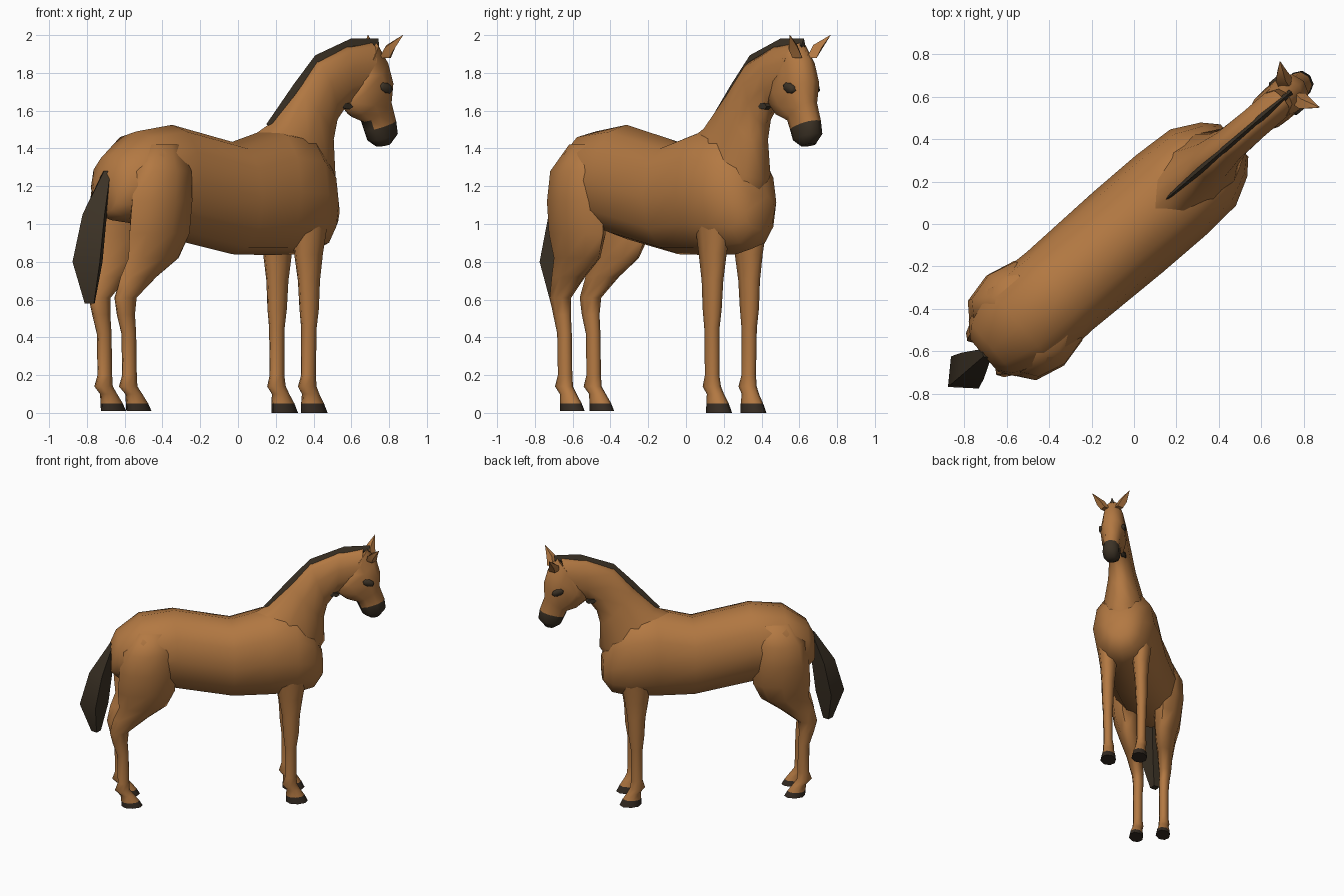
import bpy, math
from mathutils import Matrix, Vector

# Horse is built along +X (s forward, t left, z up), then turned on the ground
POSE = Matrix.Translation((0.007, -0.008, 0)) @ Matrix.Rotation(math.radians(40.7), 4, 'Z')


def material(name, rgb):
    m = bpy.data.materials.new(name)
    m.diffuse_color = (*rgb, 1)
    return m


COAT = material("bay coat", (0.45, 0.19, 0.055))
DARK = material("dark hair", (0.045, 0.032, 0.019))
HOOF = material("hoof", (0.035, 0.024, 0.016))


def make(name, verts, faces, mats, rule=None, angle=70):
    me = bpy.data.meshes.new(name)
    me.from_pydata(verts, [], faces)
    for m in mats:
        me.materials.append(m)
    if rule:
        for p in me.polygons:
            p.material_index = rule(p.center)
    me.transform(POSE)
    ob = bpy.data.objects.new(name, me)
    bpy.context.collection.objects.link(ob)
    bpy.ops.object.select_all(action='DESELECT')
    ob.select_set(True)
    bpy.context.view_layer.objects.active = ob
    bpy.ops.object.mode_set(mode='EDIT')
    bpy.ops.mesh.select_all(action='SELECT')
    bpy.ops.mesh.normals_make_consistent(inside=False)
    bpy.ops.object.mode_set(mode='OBJECT')
    bpy.ops.object.shade_smooth_by_angle(angle=math.radians(angle))
    return ob


def loft(name, rings, n, mats, rule=None, power=1.0, angle=70):
    """Skin closed rings, each (centre, half axis A, half axis B)."""
    def bend(c):
        return math.copysign(abs(c) ** power, c) if abs(c) > 1e-6 else 0
    verts, faces = [], []
    for c, a, b in rings:
        for k in range(n):
            w = 2 * math.pi * k / n
            verts.append(Vector(c) + Vector(a) * bend(math.cos(w)) + Vector(b) * bend(math.sin(w)))
    for r in range(len(rings) - 1):
        for k in range(n):
            i, j = r * n + k, r * n + (k + 1) % n
            faces.append((i, j, j + n, i + n))
    faces.append(tuple(range(n)))
    faces.append(tuple(range(len(verts) - n, len(verts))))
    return make(name, verts, faces, mats, rule, angle)


def span(s1, z1, s2, z2, w):
    """Ring between a top point and a bottom point on the centre plane."""
    p, q = Vector((s1, 0, z1)), Vector((s2, 0, z2))
    return (p + q) / 2, (p - q) / 2, (0, w, 0)


def flat(z, s, a, t, b):
    """Horizontal ring."""
    return (s, t, z), (a, 0, 0), (0, b, 0)


# Torso: s, top, bottom, half width
torso = [(-.94, 1.27, 1.06, .10), (-.89, 1.37, 1.02, .17), (-.72, 1.49, 1.0, .25),
         (-.47, 1.525, .92, .24), (-.05, 1.435, .84, .25), (.22, 1.51, .835, .25),
         (.42, 1.48, .84, .237), (.55, 1.36, .87, .168), (.615, 1.16, .97, .10)]
loft("torso", [span(s, a, s, b, w) for s, a, b, w in torso], 12, [COAT], power=.92)

# Neck
loft("neck", [span(*r) for r in [
    (.08, 1.46, .50, 1.0, .19), (.22, 1.535, .635, 1.23, .15), (.38, 1.70, .63, 1.42, .105),
    (.53, 1.865, .655, 1.52, .085), (.74, 1.945, .72, 1.61, .08), (.92, 1.965, .85, 1.66, .08)]],
    10, [COAT])

# Head, with the muzzle dark
loft("head", [span(*r) for r in [
    (.95, 1.965, .73, 1.69, .075), (1.015, 1.87, .72, 1.62, .09), (1.045, 1.76, .79, 1.565, .095),
    (1.04, 1.65, .87, 1.54, .068), (1.075, 1.55, .89, 1.495, .065), (1.085, 1.48, .915, 1.44, .065),
    (1.04, 1.425, .97, 1.41, .04)]],
    10, [COAT, DARK], rule=lambda c: 1 if c.z < 1.53 and c.x > .88 else 0, power=.85)

# Mane ridge
loft("mane", [span(*r) for r in [
    (.19, 1.53, .24, 1.49, .012), (.38, 1.74, .42, 1.68, .016), (.53, 1.893, .56, 1.82, .016),
    (.78, 1.982, .78, 1.90, .016), (.97, 1.982, .96, 1.91, .014)]], 4, [DARK], angle=40)

# Tail
loft("tail", [flat(z, s, a, 0, b) for z, s, a, b in [
    (1.28, -.925, .02, .03), (1.05, -1.01, .085, .08), (.80, -1.06, .105, .10),
    (.58, -1.045, .035, .035)]], 4, [DARK], angle=40)

FORE = [(0, .42, .08, .12, .06), (.05, .408, .068, .12, .052), (.10, .393, .05, .122, .042),
        (.14, .367, .055, .125, .043), (.20, .373, .042, .128, .035), (.45, .374, .044, .13, .038),
        (.55, .376, .057, .13, .045), (.70, .376, .066, .128, .05), (.84, .375, .088, .126, .062),
        (1.05, .38, .12, .125, .09)]
HIND = [(.01, -.79, .077, .103, .055), (.05, -.803, .067, .103, .05), (.10, -.825, .05, .102, .04),
        (.14, -.862, .055, .1, .042), (.20, -.853, .042, .1, .035), (.42, -.858, .042, .1, .036),
        (.52, -.878, .055, .1, .04), (.61, -.885, .07, .105, .046), (.72, -.805, .125, .118, .058),
        (.82, -.715, .175, .135, .078), (.95, -.69, .21, .155, .10), (1.12, -.685, .205, .165, .115),
        (1.28, -.675, .19, .16, .115), (1.42, -.65, .11, .12, .085)]

for side, m in (("left", 1), ("right", -1)):
    # Legs with dark hooves
    for part, rings in (("front_leg", FORE), ("hind_leg", HIND)):
        loft(f"{side}_{part}", [flat(z, s, a, t * m, b) for z, s, a, t, b in rings], 8,
             [COAT, HOOF], rule=lambda c: 1 if c.z < .045 else 0)
    # Ear: a pointed four-sided cone
    loft(f"{side}_ear", [((.975, .05 * m, 1.88), (.04, 0, 0), (0, .035, 0)),
                         ((.98, .085 * m, 1.935), (.036, 0, 0), (0, .03, -.012 * m)),
                         ((1.02, .142 * m, 2.0), (.002, 0, 0), (0, .002, 0))], 4, [COAT], angle=40)
    # Eye
    loft(f"{side}_eye", [((.95, y * m, 1.72), (.042 * k, 0, -.014 * k), (.008 * k, 0, .026 * k))
                         for y, k in ((.06, 1), (.092, 1), (.1, .8))], 8, [DARK])
    # Dark patch behind the jaw
    loft(f"{side}_jaw_patch", [((.70, y * m, 1.625), (.04, 0, -.004), (0, 0, .018))
                               for y in (.03, .062)], 6, [DARK])
